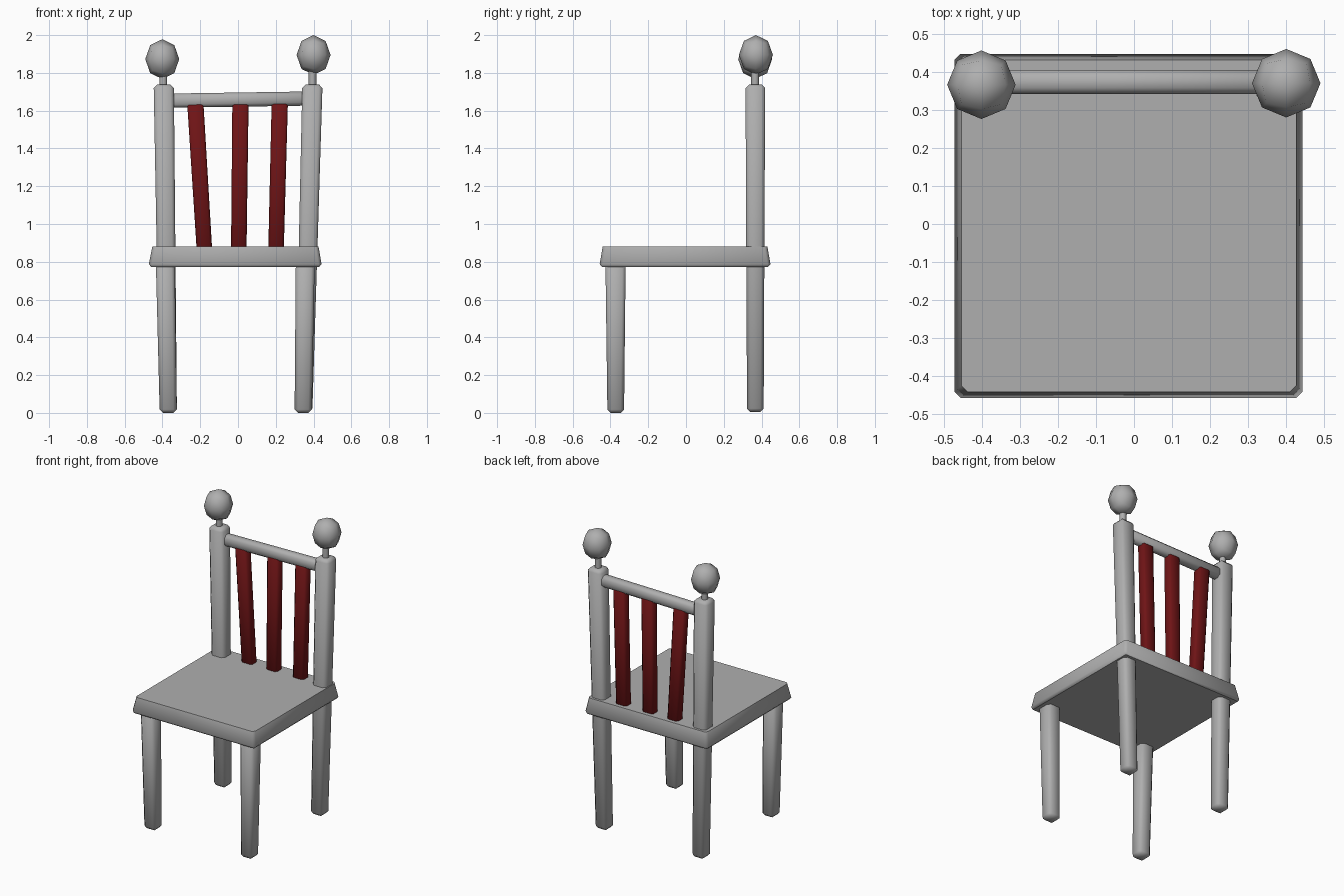
import bpy, bmesh
from mathutils import Vector

if "Cube" in bpy.data.objects:
    bpy.data.objects.remove(bpy.data.objects["Cube"])


def paint(name, rgb):
    mat = bpy.data.materials.new(name)
    mat.diffuse_color = (*rgb, 1)
    mat.use_nodes = True
    mat.node_tree.nodes["Principled BSDF"].inputs["Base Color"].default_value = mat.diffuse_color
    return mat


red = paint("red_paint", (0.16, 0.007, 0.008))
grey = paint("grey_paint", (0.43, 0.43, 0.43))


def finish(name, bm, material=grey, angle=0.87):
    bmesh.ops.recalc_face_normals(bm, faces=bm.faces)
    mesh = bpy.data.meshes.new(name)
    bm.to_mesh(mesh)
    bm.free()
    obj = bpy.data.objects.new(name, mesh)
    bpy.context.collection.objects.link(obj)
    mesh.materials.append(material)
    bpy.ops.object.select_all(action='DESELECT')
    obj.select_set(True)
    bpy.context.view_layer.objects.active = obj
    bpy.ops.object.shade_smooth_by_angle(angle=angle)
    return obj


def tapered_bar(name, bottom, top, size_bottom, size_top, bevel,
                material=grey, keep_top_sharp=False):
    """Box lofted between two centre points, with chamfered edges."""
    bm = bmesh.new()
    bmesh.ops.create_cube(bm, size=1)
    for v in bm.verts:
        c, s = (top, size_top) if v.co.z > 0 else (bottom, size_bottom)
        v.co = Vector(c) + Vector((v.co.x * s[0], v.co.y * s[1], 0))
    edges = [e for e in bm.edges if not keep_top_sharp
             or any(v.co.z < top[2] - 1e-4 for v in e.verts)]
    bmesh.ops.bevel(bm, geom=edges, offset=bevel, segments=1,
                    affect='EDGES', profile=0.5)
    return finish(name, bm, material)


# Seat: flares slightly downward, sharp upper rim
tapered_bar("seat", (-0.015, -0.005, 0.772), (-0.0135, -0.005, 0.88),
            (0.92, 0.91), (0.88, 0.872), 0.016, keep_top_sharp=True)

# Back posts run from the floor to the finials
for side, x0, x1 in (("left", -0.369, -0.393), ("right", 0.348, 0.394)):
    tapered_bar(side + "_back_post", (x0, 0.367, 0.005), (x1, 0.367, 1.738),
                (0.091, 0.088), (0.107, 0.104), 0.018)

# Front legs
for side, x0, x1 in (("left", -0.369, -0.385), ("right", 0.345, 0.356)):
    tapered_bar(side + "_front_leg", (x0, -0.372, 0.0), (x1, -0.373, 0.80),
                (0.091, 0.088), (0.1, 0.107), 0.018)

# Top rail: chamfered bar with a slight tilt
bm = bmesh.new()
bmesh.ops.create_cube(bm, size=1)
for v in bm.verts:
    z = 1.653 if v.co.x < 0 else 1.664
    v.co = Vector((v.co.x * 0.72, 0.373 + v.co.y * 0.064, z + v.co.z * 0.075))
bmesh.ops.bevel(bm, geom=bm.edges[:], offset=0.017, segments=1,
                affect='EDGES', profile=0.5)
finish("top_rail", bm)

# Red slats
for name, x0, x1 in (("left_slat", -0.177, -0.226),
                     ("middle_slat", 0.004, 0.013),
                     ("right_slat", 0.201, 0.221)):
    tapered_bar(name, (x0, 0.373, 0.85), (x1, 0.373, 1.64),
                (0.082, 0.064), (0.086, 0.064), 0.012, red)

# Finials: short stem plus low-poly ball
for side, x, y, z in (("left", -0.401, 0.366, 1.873),
                      ("right", 0.4, 0.37, 1.895)):
    bm = bmesh.new()
    bmesh.ops.create_cone(bm, cap_ends=True, segments=8,
                          radius1=0.021, radius2=0.021, depth=0.16)
    bmesh.ops.translate(bm, verts=bm.verts, vec=(x * 0.987, 0.366, 1.77))
    finish(side + "_finial_stem", bm)
    # Ball: once-subdivided cube pushed out to a sphere
    bm = bmesh.new()
    bmesh.ops.create_cube(bm, size=2)
    bmesh.ops.subdivide_edges(bm, edges=bm.edges[:], cuts=1,
                              use_grid_fill=True)
    for v in bm.verts:
        n = v.co.normalized()
        v.co = Vector((x + n.x * 0.09, y + n.y * 0.09, z + n.z * 0.105))
    finish(side + "_finial_ball", bm, angle=1.5)
